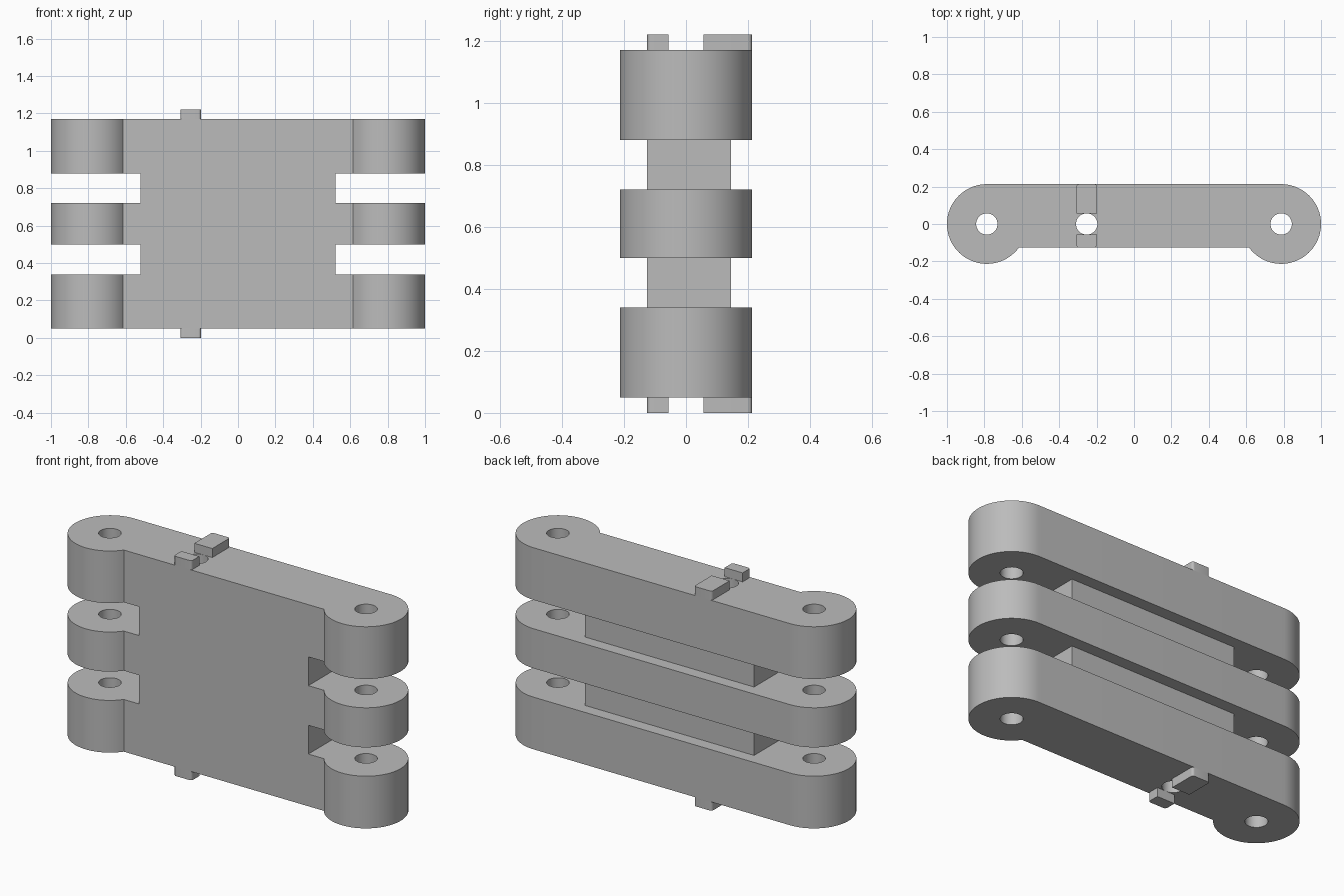
import bpy, bmesh, math
from math import cos, sin, pi

cube = bpy.data.objects.get("Cube")
if cube:
    bpy.data.objects.remove(cube, do_unlink=True)

grey = bpy.data.materials.new("plain_grey")
grey.use_nodes = True
colour = (0.5, 0.5, 0.5, 1)
grey.diffuse_color = colour
grey.node_tree.nodes["Principled BSDF"].inputs["Base Color"].default_value = colour

PIN_X, R = 0.787, 0.213          # pivot position and lug radius
FRONT, BACK = -0.125, R          # plate faces
BOTTOM, TOP = 0.05, 1.17         # plate ends
BORE = 0.057
TAB_X = -0.253
SLOTS = ((0.34, 0.50), (0.72, 0.88))


def prism(name, outline, z0, z1):
    """Extrude a counter-clockwise outline from z0 to z1."""
    bm = bmesh.new()
    face = bm.faces.new([bm.verts.new((x, y, z0)) for x, y in outline])
    res = bmesh.ops.extrude_face_region(bm, geom=[face])
    top = [v for v in res["geom"] if isinstance(v, bmesh.types.BMVert)]
    bmesh.ops.translate(bm, verts=top, vec=(0, 0, z1 - z0))
    bmesh.ops.recalc_face_normals(bm, faces=bm.faces)
    mesh = bpy.data.meshes.new(name)
    bm.to_mesh(mesh)
    bm.free()
    mesh.materials.append(grey)
    obj = bpy.data.objects.new(name, mesh)
    bpy.context.collection.objects.link(obj)
    return obj


def arc(cx, cy, r, a0, a1, n):
    return [(cx + r * cos(a0 + (a1 - a0) * i / n),
             cy + r * sin(a0 + (a1 - a0) * i / n)) for i in range(n + 1)]


def select(obj):
    bpy.ops.object.select_all(action="DESELECT")
    obj.select_set(True)
    bpy.context.view_layer.objects.active = obj


def cut(obj, cutter):
    cutter.hide_render = True
    mod = obj.modifiers.new("cut", "BOOLEAN")
    mod.operation, mod.solver, mod.object = "DIFFERENCE", "EXACT", cutter
    select(obj)
    bpy.ops.object.modifier_apply(modifier=mod.name)
    bpy.data.objects.remove(cutter, do_unlink=True)


def smooth(obj):
    select(obj)
    bpy.ops.object.shade_smooth_by_angle(angle=math.radians(30))


# Plate with a round lug at each end
meet = math.asin(FRONT / R)
right_end = arc(PIN_X, 0, R, -pi - meet, pi / 2, 48)
left_end = [(-x, y) for x, y in reversed(right_end)]
body = prism("hinge_plate", right_end + left_end, BOTTOM, TOP)

# Slots wrap round both ends and the back, leaving a core at the front
core, core_back, far = 0.52, 0.145, 1.2
slot = [(-far, -0.5), (-core, -0.5), (-core, core_back), (core, core_back),
        (core, -0.5), (far, -0.5), (far, 0.5), (-far, 0.5)]
for z0, z1 in SLOTS:
    cut(body, prism("slot_cutter", slot, z0, z1))

# Pivot bores and the bore between the tabs
for x in (-PIN_X, PIN_X, TAB_X):
    cut(body, prism("bore_cutter", arc(x, 0, BORE, 0, 2 * pi, 48)[:-1], -0.2, 1.5))
smooth(body)

# Locating tabs at both ends, rounded on their outer corners
f, w = 0.014, 0.055
back_tab = ([(TAB_X - w, BORE), (TAB_X + w, BORE)]
            + arc(TAB_X + w - f, BACK - f, f, 0, pi / 2, 6)
            + arc(TAB_X - w + f, BACK - f, f, pi / 2, pi, 6))
front_tab = ([(TAB_X + w, -BORE), (TAB_X - w, -BORE)]
             + arc(TAB_X - w + f, FRONT + f, f, pi, 1.5 * pi, 6)
             + arc(TAB_X + w - f, FRONT + f, f, 1.5 * pi, 2 * pi, 6))
for end, z0, z1 in (("lower", 0, BOTTOM), ("upper", TOP, TOP + 0.05)):
    smooth(prism(end + "_back_tab", back_tab, z0, z1))
    smooth(prism(end + "_front_tab", front_tab, z0, z1))
